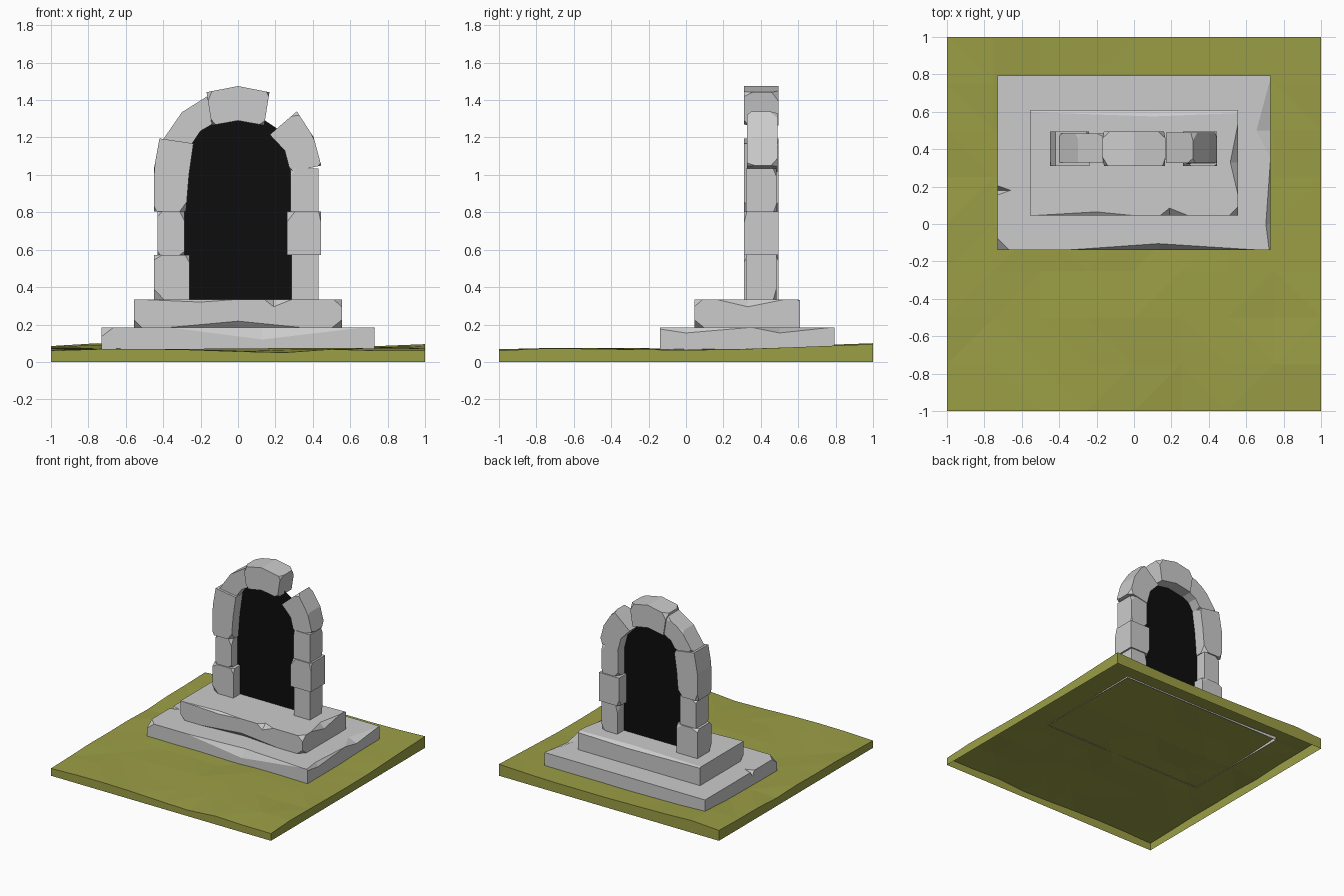
import bpy, bmesh, random
from mathutils import Vector as V

if "Cube" in bpy.data.objects:
    bpy.data.objects.remove(bpy.data.objects["Cube"])

random.seed(4)


def material(name, rgb):
    m = bpy.data.materials.new(name)
    m.diffuse_color = (*rgb, 1)
    m.use_nodes = True
    m.node_tree.nodes["Principled BSDF"].inputs["Base Color"].default_value = m.diffuse_color
    return m


def add_object(name, bm, mat=None):
    me = bpy.data.meshes.new(name)
    bm.to_mesh(me)
    bm.free()
    ob = bpy.data.objects.new(name, me)
    bpy.context.collection.objects.link(ob)
    if mat:
        me.materials.append(mat)
    return ob


def corner_chip(p, a, b, c):
    """Hull that slices a corner p along the three inward edge vectors."""
    p, a, b, c = V(p), V(a), V(b), V(c)
    o = p - (a + b + c) * 0.5
    return [o, o + a * 2.5, o + b * 2.5, o + c * 2.5]


def edge_chip(p, along, back, u, v):
    """Hull that dents an edge at p, running out along / back, u and v deep."""
    p, along, back, u, v = V(p), V(along), V(back), V(u), V(v)
    o = p - (u + v) * 0.5
    return [o, o + u * 2, o + v * 2, o + along * 2, o + back * 2]


def chisel(ob, hulls):
    """Subtract every hull, bake the result and remove the cutters."""
    cutters = []
    for pts in hulls:
        bm = bmesh.new()
        for q in pts:
            bm.verts.new(q)
        bmesh.ops.convex_hull(bm, input=bm.verts)
        bmesh.ops.recalc_face_normals(bm, faces=bm.faces)
        c = add_object("cutter", bm)
        c.hide_render = True
        cutters.append(c)
        m = ob.modifiers.new("chip", 'BOOLEAN')
        m.operation, m.solver, m.object = 'DIFFERENCE', 'EXACT', c
    bpy.context.view_layer.update()
    dg = bpy.context.evaluated_depsgraph_get()
    me = bpy.data.meshes.new_from_object(ob.evaluated_get(dg))
    ob.modifiers.clear()
    ob.data = me
    for c in cutters:
        bpy.data.objects.remove(c)


def prism(name, pts, y0, y1):
    """Extrude an x-z outline from y0 to y1."""
    bm = bmesh.new()
    f = bm.faces.new([bm.verts.new((x, y0, z)) for x, z in pts])
    r = bmesh.ops.extrude_face_region(bm, geom=[f])
    for g in r["geom"]:
        if isinstance(g, bmesh.types.BMVert):
            g.co.y = y1
    bmesh.ops.recalc_face_normals(bm, faces=bm.faces)
    return add_object(name, bm)


def rect(x0, x1, z0, z1):
    return [(x0, z0), (x1, z0), (x1, z1), (x0, z1)]


# Grass ground: wavy open shell with skirts
N = 8
front = [.06, .068, .07, .065, .056, .05, .068, .06, .06]
back = [.085, .1, .09, .085, .08, .08, .08, .085, .095]
bm = bmesh.new()
bmesh.ops.create_grid(bm, x_segments=N, y_segments=N, size=1)
for v in bm.verts:
    i = round((v.co.x + 1) * N / 2)
    j = round((v.co.y + 1) * N / 2)
    t = max(0, (j - 5) / 3)
    mid = .068 + random.uniform(-.006, .007)
    v.co.z = front[i] if j == 0 else mid * (1 - t) + back[i] * t
bmesh.ops.triangulate(bm, faces=bm.faces)
rim = [e for e in bm.edges if e.is_boundary]
r = bmesh.ops.extrude_edge_only(bm, edges=rim)
for g in r["geom"]:
    if isinstance(g, bmesh.types.BMVert):
        g.co.z = 0
bmesh.ops.recalc_face_normals(bm, faces=bm.faces)
if sum(f.normal.z for f in bm.faces) < 0:
    bmesh.ops.reverse_faces(bm, faces=bm.faces)
add_object("grass_ground", bm, material("grass", (.33, .345, .06)))

# Lower step with chipped edges
low = prism("lower_step", rect(-.73, .73, .065, .185), -.14, .795)
chisel(low, [
    edge_chip((.13, -.14, .185), (.55, 0, 0), (-.5, 0, 0), (0, .035, 0), (0, 0, -.065)),
    corner_chip((-.73, -.14, .185), (.065, 0, 0), (0, .065, 0), (0, 0, -.05)),
    edge_chip((-.73, .18, .185), (0, .025, 0), (0, -.025, 0), (.07, 0, 0), (0, 0, -.04)),
    edge_chip((.73, .5, .185), (0, .28, 0), (0, -.15, 0), (-.075, 0, 0), (0, 0, -.03)),
    edge_chip((.73, .0, .185), (0, .35, 0), (0, -.2, 0), (-.025, 0, 0), (0, 0, -.03)),
])
# its underside is open
bm = bmesh.new()
bm.from_mesh(low.data)
bmesh.ops.delete(bm, geom=[f for f in bm.faces if f.calc_center_median().z < .0655], context='FACES')
bm.to_mesh(low.data)
bm.free()

# Upper step with chipped edges
up = prism("upper_step", rect(-.555, .555, .185, .335), .045, .61)
chisel(up, [
    edge_chip((0, .045, .185), (.33, 0, 0), (-.36, 0, 0), (0, .03, 0), (0, 0, .033)),
    edge_chip((-.2, .045, .335), (.2, 0, 0), (-.34, 0, 0), (0, .02, 0), (0, 0, -.015)),
    edge_chip((.19, .045, .335), (.1, 0, 0), (-.05, 0, 0), (0, .04, 0), (0, 0, -.04)),
    edge_chip((.555, .33, .335), (0, .2, 0), (0, -.17, 0), (-.04, 0, 0), (0, 0, -.04)),
    corner_chip((.555, .045, .335), (-.045, 0, 0), (0, .045, 0), (0, 0, -.04)),
    corner_chip((-.555, .045, .185), (.04, 0, 0), (0, .04, 0), (0, 0, .04)),
    corner_chip((.555, .045, .185), (-.05, 0, 0), (0, .05, 0), (0, 0, .04)),
    edge_chip((.1, .61, .335), (.9, 0, 0), (-1.0, 0, 0), (0, -.035, 0), (0, 0, -.02)),
])

# Arch stones: outlines counter-clockwise, depth range
stones = {
    "left_pillar_bottom": (rect(-.45, -.26, .335, .572), .31, .495),
    "left_pillar_middle": (rect(-.43, -.285, .572, .805), .32, .485),
    "left_pillar_top": ([(-.45, .805), (-.278, .805), (-.262, 1.0), (-.238, 1.168),
                         (-.42, 1.195), (-.45, 1.03)], .31, .495),
    "right_pillar_bottom": (rect(.285, .43, .335, .572), .32, .485),
    "right_pillar_middle": (rect(.262, .445, .572, .805), .31, .495),
    "right_pillar_top": (rect(.28, .43, .805, 1.035), .32, .485),
    "left_arch_stone": ([(-.245, 1.168), (-.2, 1.235), (-.13, 1.275), (-.165, 1.42),
                         (-.30, 1.335), (-.40, 1.19)], .33, .485),
    "keystone": ([(-.14, 1.265), (0, 1.29), (.14, 1.265), (.168, 1.442),
                  (0, 1.475), (-.168, 1.442)], .31, .495),
    "right_arch_stone": ([(.28, 1.015), (.445, 1.05), (.405, 1.2), (.315, 1.34),
                          (.17, 1.215), (.25, 1.13)], .325, .49),
}
for name, (pts, y0, y1) in stones.items():
    ob = prism(name, pts, y0, y1)
    hulls, n = [], len(pts)
    for i in range(n):
        p = V((pts[i][0], 0, pts[i][1]))
        a = V((pts[(i + 1) % n][0], 0, pts[(i + 1) % n][1])) - p
        b = V((pts[i - 1][0], 0, pts[i - 1][1])) - p
        if a.x * b.z - a.z * b.x < .002:      # skip flat or hollow corners
            continue
        for y, d in ((y0, 1), (y1, -1)):
            if random.random() < .5:
                hulls.append(corner_chip((p.x, y, p.z), a * random.uniform(.08, .28),
                                         b * random.uniform(.08, .28),
                                         (0, d * random.uniform(.015, .05), 0)))
    chisel(ob, hulls)

# Black doorway panel
bm = bmesh.new()
outline = [(-.3, .335), (.3, .335), (.31, 1.06), (.25, 1.22), (.1, 1.32),
           (-.1, 1.32), (-.25, 1.22), (-.31, 1.06)]
bm.faces.new([bm.verts.new((x, .4, z)) for x, z in outline])
add_object("dark_doorway", bm, material("black", (.004, .004, .004)))
